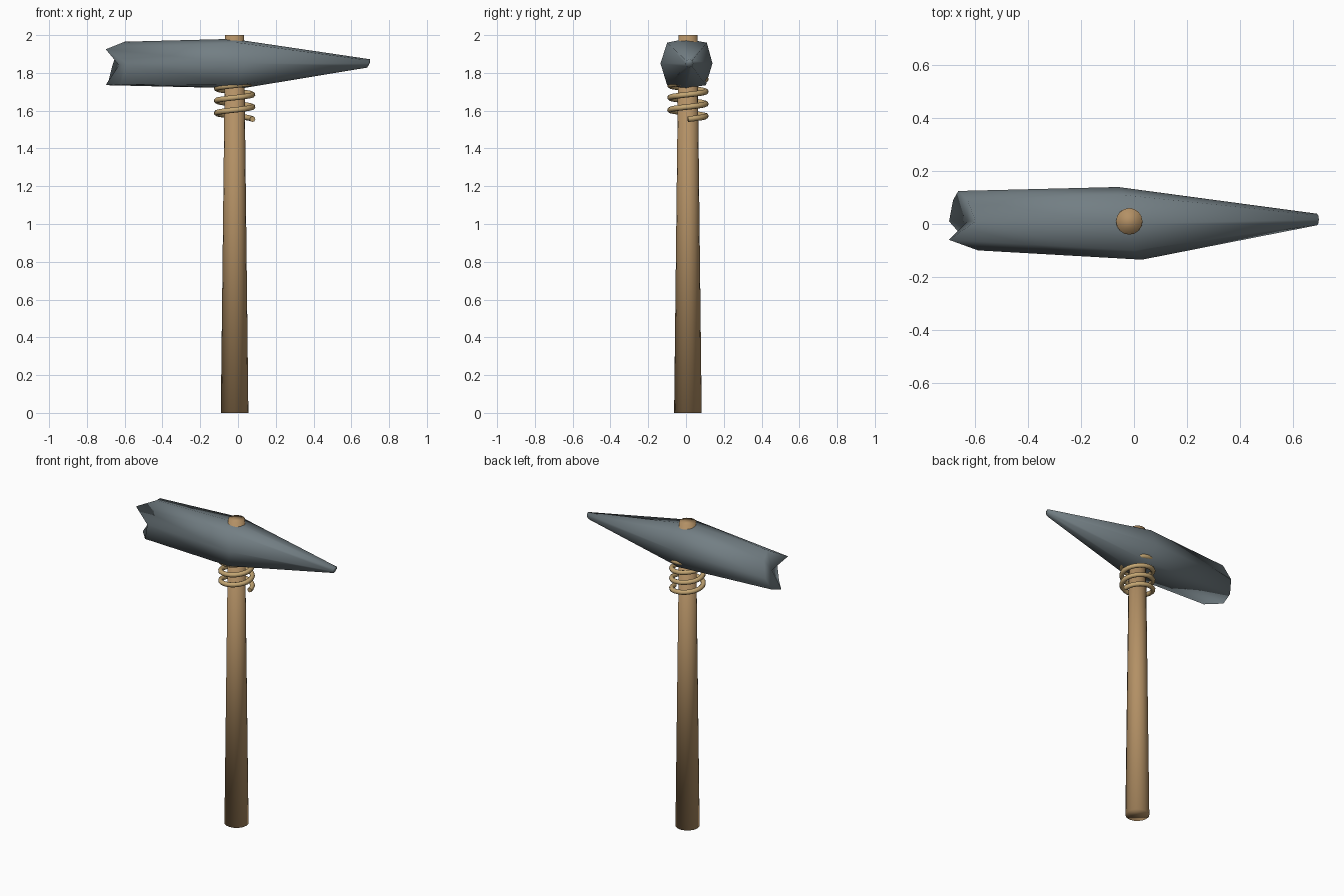
import bpy, bmesh, math

if "Cube" in bpy.data.objects:
    bpy.data.objects.remove(bpy.data.objects["Cube"])


def paint(obj, name, rgb):
    mat = bpy.data.materials.new(name)
    mat.diffuse_color = (*rgb, 1)
    mat.use_nodes = True
    mat.node_tree.nodes["Principled BSDF"].inputs["Base Color"].default_value = mat.diffuse_color
    obj.data.materials.append(mat)


def loft(name, rings, caps):
    """Skin closed rings of points and close both ends with a fan."""
    bm = bmesh.new()
    loops = [[bm.verts.new(p) for p in ring] for ring in rings]
    n = len(loops[0])
    for a, b in zip(loops, loops[1:]):
        for i in range(n):
            j = (i + 1) % n
            bm.faces.new((a[i], a[j], b[j], b[i]))
    for ring, tip in ((loops[0], caps[0]), (loops[-1], caps[1])):
        c = bm.verts.new(tip)
        for i in range(n):
            bm.faces.new((ring[i], ring[(i + 1) % n], c))
    bmesh.ops.recalc_face_normals(bm, faces=bm.faces)
    for f in bm.faces:
        f.smooth = True
    me = bpy.data.meshes.new(name)
    bm.to_mesh(me)
    bm.free()
    obj = bpy.data.objects.new(name, me)
    bpy.context.collection.objects.link(obj)
    return obj


CX, CY = -0.018, 0.01

# Tapered wooden handle, fully smooth shaded
bpy.ops.mesh.primitive_cone_add(vertices=16, radius1=0.073, radius2=0.05, depth=2,
                                location=(CX, CY, 1))
handle = bpy.context.object
handle.name = "handle"
for p in handle.data.polygons:
    p.use_smooth = True
paint(handle, "wood", (0.45, 0.28, 0.13))

# Stone head: chipped butt, thick middle, blunt point
butt = [(-0.60, 0.01, 1.965), (-0.70, -0.06, 1.925), (-0.59, -0.10, 1.85), (-0.62, -0.08, 1.74),
        (-0.70, 0.01, 1.735), (-0.685, 0.09, 1.76), (-0.665, 0.125, 1.84), (-0.63, 0.09, 1.94)]
middle = [(-0.03, 0.0, 1.98), (0.0, -0.10, 1.96), (0.03, -0.135, 1.85), (0.0, -0.10, 1.735),
          (0.02, 0.0, 1.718), (-0.02, 0.105, 1.735), (-0.06, 0.14, 1.85), (-0.04, 0.11, 1.96)]
point = []
for i in range(8):
    a = math.pi / 2 + i * math.pi / 4
    point.append((0.692 + 0.008 * math.sin(a), 0.017 + 0.022 * math.cos(a),
                  1.85 + 0.022 * math.sin(a)))
head = loft("stone_head", [butt, middle, point], [(-0.63, 0.01, 1.84), (0.697, 0.015, 1.85)])
paint(head, "stone", (0.17, 0.21, 0.23))

# Cord binding: a helix rising into the head
curve = bpy.data.curves.new("binding", "CURVE")
curve.dimensions = "3D"
curve.bevel_depth = 0.015
curve.bevel_resolution = 2
curve.use_fill_caps = True
turns, per_turn = 4, 24
count = turns * per_turn + 1
spline = curve.splines.new("POLY")
spline.points.add(count - 1)
for i, pt in enumerate(spline.points):
    a = 2 * math.pi * i / per_turn
    pt.co = (CX + 0.095 * math.cos(a), CY + 0.095 * math.sin(a),
             1.555 + 0.065 * i / per_turn, 1)
spline.use_smooth = True
binding = bpy.data.objects.new("binding", curve)
bpy.context.collection.objects.link(binding)
paint(binding, "cord", (0.55, 0.38, 0.17))
